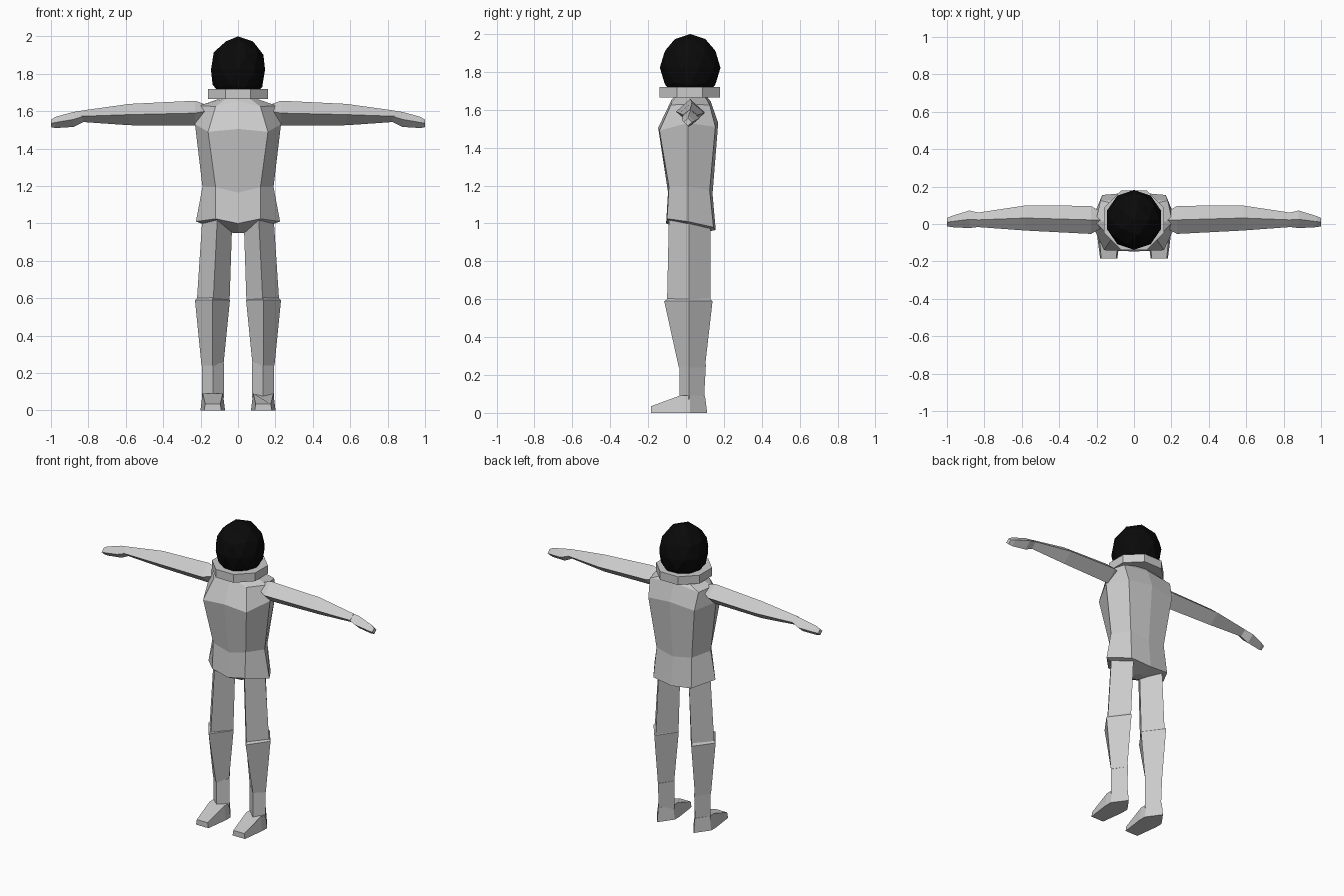
import bpy, bmesh, math

if "Cube" in bpy.data.objects:
    bpy.data.objects.remove(bpy.data.objects["Cube"])


def loft(name, rings):
    """Skin a list of equal-length rings and close both ends."""
    bm = bmesh.new()
    rows = [[bm.verts.new(p) for p in r] for r in rings]
    n = len(rows[0])
    for a, b in zip(rows, rows[1:]):
        for i in range(n):
            j = (i + 1) % n
            bm.faces.new((a[i], a[j], b[j], b[i]))
    bm.faces.new(rows[0])
    bm.faces.new(rows[-1])
    bmesh.ops.recalc_face_normals(bm, faces=bm.faces)
    me = bpy.data.meshes.new(name)
    bm.to_mesh(me)
    bm.free()
    ob = bpy.data.objects.new(name, me)
    bpy.context.collection.objects.link(ob)
    return ob


def mirror_x(ob):
    ob.modifiers.new("Mirror", 'MIRROR').use_mirror_merge = False


def body_ring(half):
    """Half section, front centre to back centre, completed across x."""
    return half + [(-x, y, z) for x, y, z in reversed(half[1:-1])]


def arm_ring(x, y, z, ry, rz):
    return [(x, y, z + rz), (x, y + ry, z), (x, y, z - rz), (x, y - ry, z)]


def leg_ring(z, x0, x1, y0, y1, dz=0):
    """Diamond section between the given limits."""
    cx, cy = (x0 + x1) / 2, 0.015
    return [(cx, y0, z), (x1, cy, z + dz), (cx, y1, z), (x0, cy, z + dz)]


# Torso
waist = [(0, -.095, 1.165), (.12, -.09, 1.195), (.19, .01, 1.195),
         (.13, .125, 1.175), (0, .14, 1.155)]
loft("torso", [body_ring(r) for r in (
    waist,
    [(0, -.147, 1.505), (.16, -.14, 1.49), (.23, .01, 1.53),
     (.17, .155, 1.51), (0, .17, 1.53)],
    [(0, -.075, 1.655), (.12, -.08, 1.625), (.205, .01, 1.63),
     (.18, .125, 1.625), (0, .13, 1.645)],
    [(0, -.06, 1.67), (.06, -.05, 1.67), (.09, .02, 1.67),
     (.06, .1, 1.67), (0, .11, 1.67)])])

# Hips, with the crotch underneath
loft("hips", [body_ring(r) for r in (
    [(0, .0, .95), (.02, .0, .95), (.03, .02, .95), (.02, .06, .95), (0, .07, .95)],
    [(0, -.105, 1.0), (.12, -.1, 1.025), (.225, .01, 1.01),
     (.14, .145, .98), (0, .157, .965)],
    waist)])

# Helmet-like head and collar
bpy.ops.mesh.primitive_ico_sphere_add(subdivisions=2, radius=1, location=(0, .022, 1.822))
head = bpy.context.object
head.name = "head"
head.scale = (.152, .16, .178)
black = bpy.data.materials.new("black")
black.diffuse_color = (.003, .003, .003, 1)
black.use_nodes = True
black.node_tree.nodes["Principled BSDF"].inputs["Base Color"].default_value = black.diffuse_color
head.data.materials.append(black)

bpy.ops.mesh.primitive_cylinder_add(vertices=8, radius=.173, depth=.055,
                                    location=(0, .02, 1.692),
                                    rotation=(0, 0, math.pi / 8))
bpy.context.object.name = "collar"

# Arms and hands
mirror_x(loft("arms", [arm_ring(*s) for s in (
    (.17, .02, 1.6, .04, .035), (.23, .022, 1.59, .075, .066),
    (.58, .032, 1.582, .067, .057), (.84, .022, 1.573, .038, .03))]))
mirror_x(loft("hands", [arm_ring(*s) for s in (
    (.82, .022, 1.575, .036, .03), (.88, .025, 1.556, .047, .04),
    (.975, .013, 1.54, .03, .03), (1.0, .01, 1.535, .022, .02))]))

# Legs in three sections
mirror_x(loft("thighs", [leg_ring(1.04, .03, .19, -.09, .13),
                         leg_ring(.585, .045, .22, -.10, .13)]))
mirror_x(loft("shins", [leg_ring(.61, .06, .21, -.085, .12),
                        leg_ring(.59, .043, .23, -.115, .14),
                        leg_ring(.24, .078, .195, -.038, .1)]))
mirror_x(loft("ankles", [leg_ring(.255, .075, .193, -.035, .105),
                         leg_ring(.07, .075, .193, -.035, .095)]))


# Feet: outline running toe, side, heel, side
def foot_ring(w_toe, w_side, y_toe, y_heel, z_toe, z_side):
    c = .135
    return [(c - w_toe, y_toe, z_toe), (c + w_toe, y_toe, z_toe),
            (c + w_side, -.03, z_side), (c + w_side, .02, z_side),
            (c, y_heel, z_side), (c - w_side, .02, z_side),
            (c - w_side, -.03, z_side)]


mirror_x(loft("feet", [foot_ring(.046, .066, -.185, .112, 0, 0),
                       foot_ring(.04, .054, -.185, .1, .035, .092)]))
